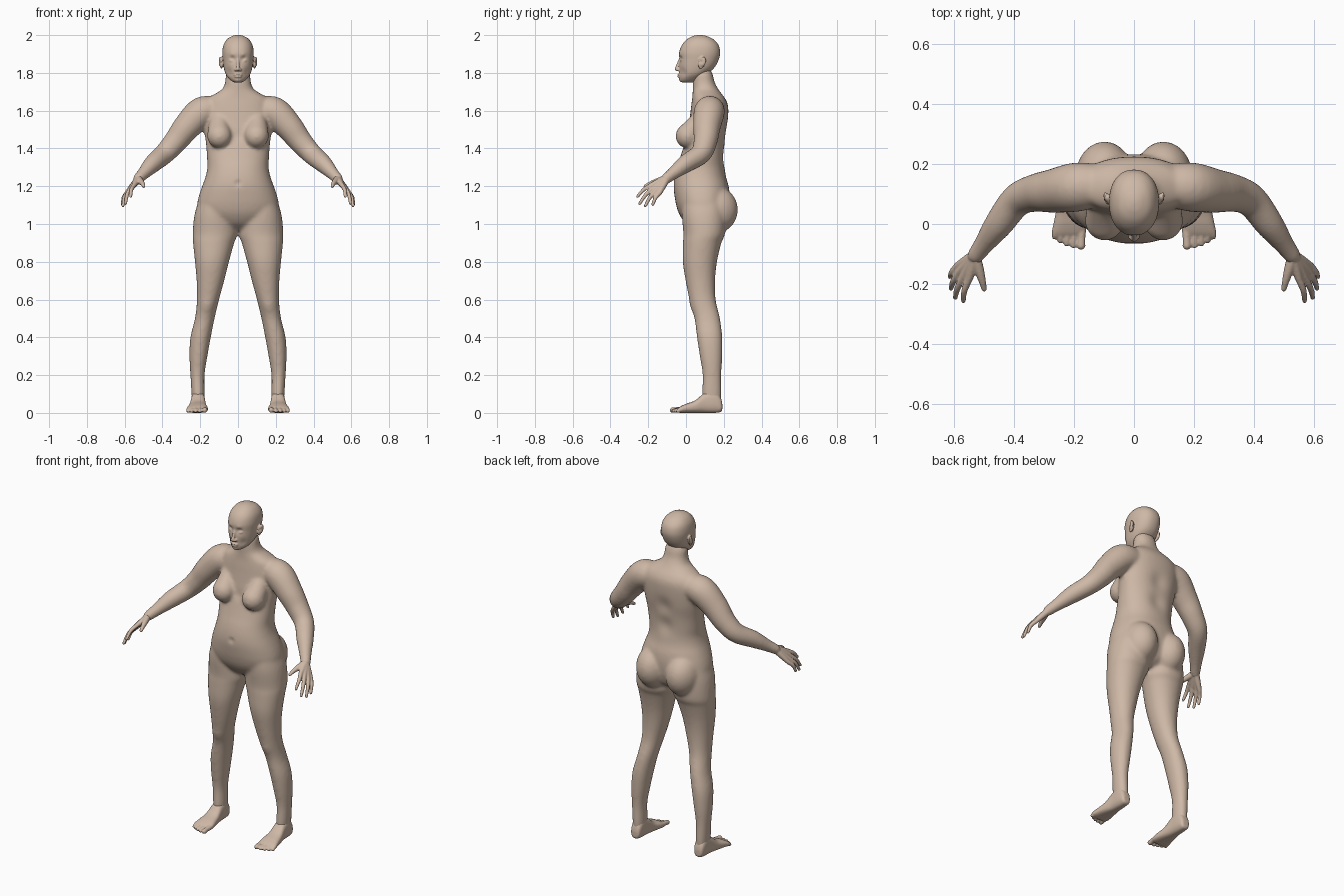
import bpy, bmesh, math
from mathutils import Vector, Matrix


def spline(rows, steps):
    """Catmull-Rom resampling of rows of numbers."""
    out = []
    for i in range(len(rows) - 1):
        p0, p1 = rows[max(i - 1, 0)], rows[i]
        p2, p3 = rows[i + 1], rows[min(i + 2, len(rows) - 1)]
        for s in range(steps):
            t = s / steps
            out.append([0.5 * (2 * b + (c - a) * t + (2 * a - 5 * b + 4 * c - d) * t * t
                               + (3 * b - a - 3 * c + d) * t ** 3)
                        for a, b, c, d in zip(p0, p1, p2, p3)])
    out.append(list(rows[-1]))
    return out


def skin(bm, rings):
    loops = [[bm.verts.new(p) for p in r] for r in rings]
    n = len(loops[0])
    fs = [bm.faces.new((a[i], a[(i + 1) % n], b[(i + 1) % n], b[i]))
          for a, b in zip(loops, loops[1:]) for i in range(n)]
    fs += [bm.faces.new(loops[0][::-1]), bm.faces.new(loops[-1])]
    bmesh.ops.recalc_face_normals(bm, faces=fs)


def stack(bm, rows, axis='z', power=2.2, n=40):
    """Loft of rounded sections: (level, x0, x1, low, high)."""
    rings = []
    for lv, x0, x1, a, b in spline(rows, 5):
        ring = []
        for i in range(n):
            t = 2 * math.pi * i / n
            c, s = math.cos(t), math.sin(t)
            u = (x0 + x1) / 2 + (x1 - x0) / 2 * math.copysign(abs(c) ** (2 / power), c)
            v = (a + b) / 2 + (b - a) / 2 * math.copysign(abs(s) ** (2 / power), s)
            ring.append((u, v, lv) if axis == 'z' else (u, lv, v))
        rings.append(ring)
    skin(bm, rings)


def tube(bm, rows, n=20):
    """Round-ended limb through (x, y, z, radius) points."""
    pts = spline(rows, 6)
    pos = [Vector(p[:3]) for p in pts]
    last = len(pts) - 1
    tan = [(pos[min(i + 1, last)] - pos[max(i - 1, 0)]).normalized() for i in range(last + 1)]
    caps = [math.radians(a) for a in (85, 65, 45, 22)]
    rad = [p[3] for p in pts]
    seq = [(pos[0] - tan[0] * rad[0] * math.sin(a), tan[0], rad[0] * math.cos(a)) for a in caps]
    seq += list(zip(pos, tan, rad))
    seq += [(pos[-1] + tan[-1] * rad[-1] * math.sin(a), tan[-1], rad[-1] * math.cos(a))
            for a in caps[::-1]]
    ref = Vector((0.31, 0.9, 0.2)) if abs(tan[0].y) < 0.7 else Vector((0.9, 0.1, 0.3))
    rings = []
    for p, t, r in seq:
        u = (ref - t * ref.dot(t)).normalized()
        w = t.cross(u)
        rings.append([p + (u * math.cos(2 * math.pi * i / n) + w * math.sin(2 * math.pi * i / n)) * r
                      for i in range(n)])
    skin(bm, rings)


def ball(bm, c, r, rot=0):
    m = Matrix.Translation(c) @ Matrix.Rotation(rot, 4, 'X') @ Matrix.Diagonal((*r, 1))
    bmesh.ops.create_uvsphere(bm, u_segments=24, v_segments=16, radius=1, matrix=m)


def mirror(bm):
    """Copy everything so far to the other side."""
    geo = bmesh.ops.duplicate(bm, geom=bm.verts[:] + bm.edges[:] + bm.faces[:])['geom']
    for v in geo:
        if isinstance(v, bmesh.types.BMVert):
            v.co.x *= -1
    bmesh.ops.reverse_faces(bm, faces=[f for f in geo if isinstance(f, bmesh.types.BMFace)])


def finish(bm, name, voxel, smooth, pushes=()):
    """Fuse the volumes, soften them, then sculpt with soft pushes."""
    me = bpy.data.meshes.new(name)
    bm.to_mesh(me)
    ob = bpy.data.objects.new(name, me)
    bpy.context.collection.objects.link(ob)
    rm = ob.modifiers.new("fuse", 'REMESH')
    rm.mode, rm.voxel_size = 'VOXEL', voxel
    sm = ob.modifiers.new("soften", 'SMOOTH')
    sm.factor, sm.iterations = 0.5, smooth
    done = bpy.data.meshes.new_from_object(ob.evaluated_get(bpy.context.evaluated_depsgraph_get()))
    ob.modifiers.clear()
    ob.data = done
    for x, y, z, r, dx, dy, dz in pushes:
        for side in ((1, -1) if x else (1,)):
            c, d = Vector((x * side, y, z)), Vector((dx * side, dy, dz))
            for v in done.vertices:
                q = (v.co - c).length_squared / (r * r)
                if q < 6:
                    v.co += d * math.exp(-q)
    done.shade_smooth()
    mat = bpy.data.materials.get("skin") or bpy.data.materials.new("skin")
    mat.diffuse_color = (0.62, 0.48, 0.38, 1)
    done.materials.clear()
    done.materials.append(mat)


# body: legs, buttocks, breasts and arms on one side, then mirrored
bm = bmesh.new()
stack(bm, [(1.15, .03, .20, -.02, .20), (1.05, .015, .23, -.022, .21), (.95, .004, .24, -.014, .207),
           (.9, .02, .238, -.016, .187), (.8, .048, .228, -.017, .164), (.7, .073, .219, -.002, .154),
           (.6, .10, .217, .018, .157), (.5, .124, .228, .045, .18), (.4, .144, .252, .058, .192),
           (.3, .162, .257, .073, .192), (.2, .177, .252, .088, .187), (.1, .177, .246, .085, .188),
           (.04, .18, .24, .09, .184)], power=2.1)
ball(bm, (.098, .155, 1.075), (.098, .12, .125))
tube(bm, [(.10, .085, 1.57, .045), (.10, .045, 1.51, .058), (.098, .01, 1.466, .066)])
tube(bm, [(.11, .13, 1.60, .07), (.19, .123, 1.592, .082), (.27, .11, 1.515, .073),
          (.33, .103, 1.438, .063), (.39, .078, 1.372, .055), (.45, .0, 1.32, .048),
          (.50, -.068, 1.268, .034), (.527, -.105, 1.24, .029)], n=28)
mirror(bm)
torso = [(.965, .05, .05, .15), (1.0, .14, .0, .20), (1.05, .20, -.035, .222), (1.1, .216, -.052, .23),
         (1.15, .207, -.061, .232), (1.2, .19, -.066, .226), (1.25, .172, -.062, .212),
         (1.3, .162, -.05, .206), (1.35, .164, -.032, .205), (1.42, .169, -.01, .208),
         (1.5, .179, .01, .219), (1.58, .186, .022, .224), (1.63, .178, .028, .222),
         (1.665, .16, .033, .207), (1.69, .12, .035, .188), (1.715, .083, .036, .17),
         (1.75, .068, .036, .152), (1.79, .064, .04, .142), (1.82, .05, .05, .13)]
stack(bm, [(z, -w, w, f, b) for z, w, f, b in torso])
finish(bm, "body", .009, 9, [
    (0, -.055, 1.215, .014, 0, .012, 0),      # navel
    (0, .225, 1.48, .05, 0, -.012, 0), (0, .21, 1.36, .05, 0, -.012, 0),  # spine
    (0, .02, 1.46, .03, 0, .008, 0),          # breastbone
    (.16, .02, .56, .035, 0, -.006, 0)])      # kneecap

# head with eyes, ears, nose and lips
bm = bmesh.new()
ball(bm, (.032, -.014, 1.866), (.017, .017, .013))
ball(bm, (.088, .083, 1.853), (.008, .018, .033), -.2)
ball(bm, (.096, .09, 1.86), (.006, .016, .026), -.2)
ball(bm, (.011, -.042, 1.817), (.009, .011, .008))
mirror(bm)
skull = [(1.750, .022, -.022, .04), (1.76, .038, -.030, .065), (1.78, .057, -.034, .09),
         (1.80, .068, -.036, .12), (1.83, .076, -.037, .152), (1.87, .081, -.036, .173),
         (1.91, .083, -.036, .181), (1.95, .076, -.020, .171), (1.98, .056, .008, .142),
         (1.996, .028, .04, .105), (2.001, .006, .067, .08)]
stack(bm, [(z, -w, w, f, b) for z, w, f, b in skull], n=56)
tube(bm, [(0, -.032, 1.872, .007), (0, -.043, 1.843, .008), (0, -.049, 1.821, .011)])
ball(bm, (0, -.034, 1.791), (.024, .011, .006))
ball(bm, (0, -.033, 1.780), (.021, .011, .006))
finish(bm, "head", .004, 3, [
    (.031, -.035, 1.875, .018, 0, .010, 0),   # eye sockets
    (.03, -.034, 1.893, .014, 0, -.004, 0),   # brow
    (0, -.033, 1.76, .018, 0, -.006, 0),      # chin
    (.05, -.02, 1.80, .025, -.003, .006, 0),  # cheek hollow
    (.033, -.028, 1.866, .009, 0, -.006, 0),  # eyelids
    (.098, .078, 1.86, .010, -.006, 0, 0)])   # ear bowl

# hands: metacarpals fused into a palm, then four fingers and a thumb
bm = bmesh.new()
wrist = Vector((.524, -.10, 1.243))
knuckles = [(.549, -.183, 1.207), (.567, -.175, 1.190), (.582, -.160, 1.174), (.588, -.140, 1.164)]
tips = [(.568, -.256, 1.146), (.595, -.245, 1.108), (.609, -.215, 1.096), (.612, -.176, 1.103)]
for k, t in zip(knuckles, tips):
    k, t = Vector(k), Vector(t)
    tube(bm, [(*wrist.lerp(k, .1), .019), (*wrist.lerp(k, .6), .016), (*k, .0125)])
    mid = k.lerp(t, .5) + Vector((.006, -.003, .006))
    tube(bm, [(*k, .0125), (*mid, .0105), (*t, .008)], n=14)
tube(bm, [(.505, -.072, 1.262, .029), (.528, -.105, 1.238, .026)])
tube(bm, [(.527, -.115, 1.238, .019), (.514, -.158, 1.224, .016), (.505, -.19, 1.213, .012),
          (.499, -.216, 1.200, .009)])
mirror(bm)
finish(bm, "hands", .004, 3)

# feet with toes
bm = bmesh.new()
stack(bm, [(.192, .195, .23, .015, .05), (.182, .183, .24, .004, .085), (.15, .177, .246, .0, .125),
           (.10, .174, .249, .0, .108), (.05, .168, .258, .0, .067), (0, .160, .268, .0, .048),
           (-.03, .160, .274, .0, .034), (-.045, .168, .268, .003, .022)], axis='y', power=2.6)
for x, y, r in ((.174, -.079, .0145), (.200, -.076, .0105), (.222, -.070, .0105),
                (.243, -.060, .010), (.262, -.047, .010)):
    tube(bm, [(x, -.02, .02, r), (x + .001, (y - .02) / 2, .018, r * .9), (x + .002, y + r * .5, r, r)],
         n=14)
mirror(bm)
finish(bm, "feet", .0045, 3)
